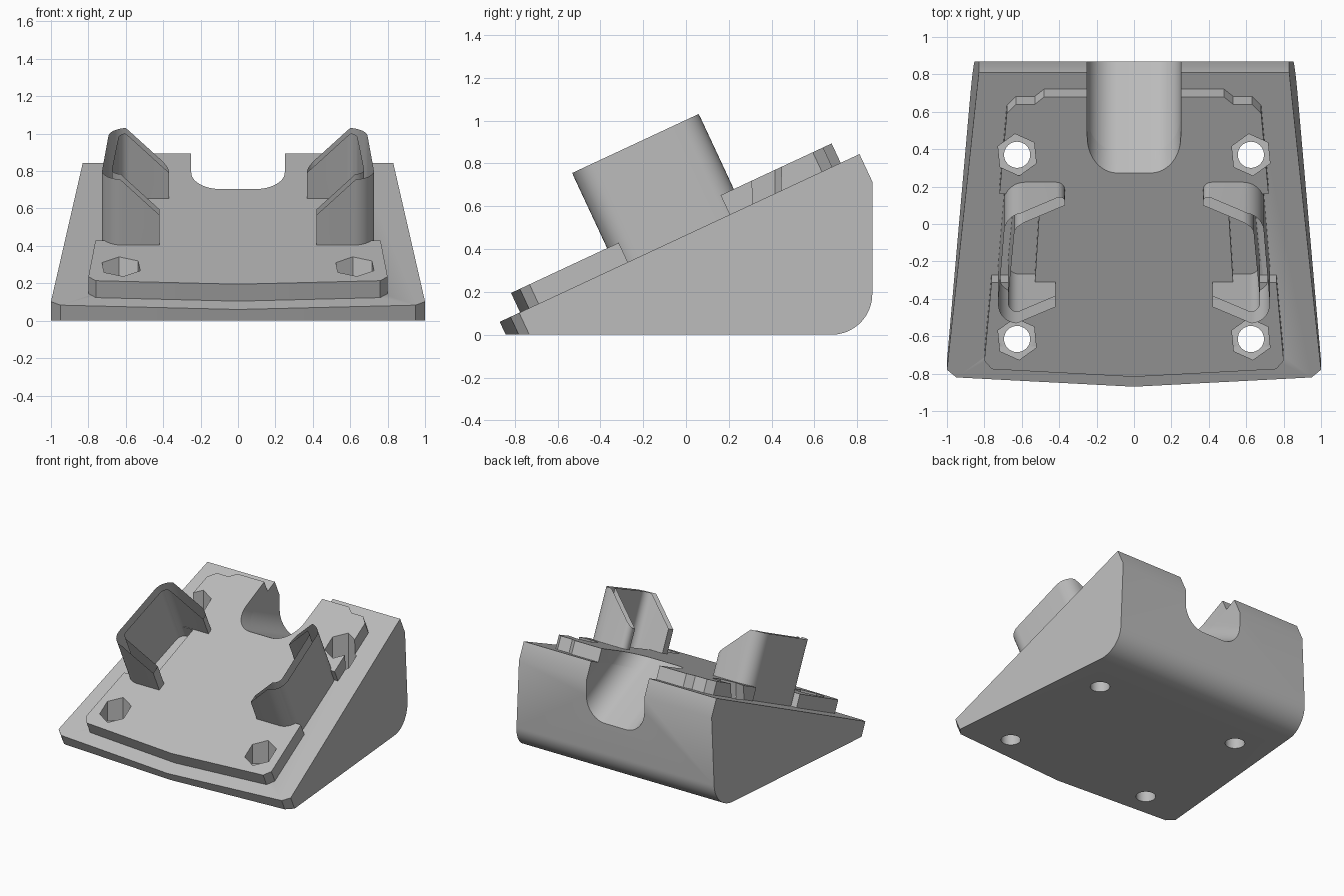
import bpy, bmesh, math
from mathutils import Matrix, Vector

if "Cube" in bpy.data.objects:
    bpy.data.objects.remove(bpy.data.objects["Cube"])

# Single plain grey
grey = bpy.data.materials.new("light_grey_plastic")
grey.use_nodes = True
COLOUR = (0.5, 0.5, 0.5, 1)
grey.diffuse_color = COLOUR
grey.node_tree.nodes["Principled BSDF"].inputs["Base Color"].default_value = COLOUR

# Frames: sloped top, side profile along x, cable slot leaning backwards
ANGLE = math.radians(25)
SLOPE = Matrix.Translation((0, -0.87, 0.06)) @ Matrix.Rotation(ANGLE, 4, 'X')
SIDE = Matrix(((0, 0, 1, 0), (1, 0, 0, 0), (0, 1, 0, 0), (0, 0, 0, 1)))
SLOT = (Matrix.Translation((0, 0.28, 0.70)) @ Matrix.Rotation(-ANGLE, 4, 'X')
        @ Matrix.Rotation(math.pi / 2, 4, 'X'))


def rounded(corners, steps=10):
    """Outline from (x, y) or (x, y, radius) corners."""
    out = []
    for i, c in enumerate(corners):
        p = Vector(c[:2])
        if len(c) == 2:
            out.append(p)
            continue
        a = (Vector(corners[i - 1][:2]) - p).normalized()
        b = (Vector(corners[(i + 1) % len(corners)][:2]) - p).normalized()
        half = a.angle(b) / 2
        centre = p + (a + b).normalized() * c[2] / math.sin(half)
        start = p + a * c[2] / math.tan(half) - centre
        end = p + b * c[2] / math.tan(half) - centre
        sweep = start.angle(end)
        for k in range(steps + 1):
            t = k / steps
            out.append(centre + (start * math.sin((1 - t) * sweep)
                                 + end * math.sin(t * sweep)) / math.sin(sweep))
    return out


def mirrored(half):
    return half + [(-x, y) for x, y in reversed(half)]


def add_prism(bm, outline, low, high):
    bottom = [bm.verts.new((p[0], p[1], low)) for p in outline]
    top = [bm.verts.new((p[0], p[1], high)) for p in outline]
    bm.faces.new(bottom[::-1])
    bm.faces.new(top)
    for i in range(len(outline)):
        j = (i + 1) % len(outline)
        bm.faces.new((bottom[i], bottom[j], top[j], top[i]))


def finish(name, bm, matrix=Matrix()):
    bmesh.ops.transform(bm, matrix=matrix, verts=bm.verts)
    bmesh.ops.recalc_face_normals(bm, faces=bm.faces)
    mesh = bpy.data.meshes.new(name)
    bm.to_mesh(mesh)
    bm.free()
    mesh.materials.append(grey)
    obj = bpy.data.objects.new(name, mesh)
    bpy.context.collection.objects.link(obj)
    return obj


def prism(name, outline, low, high, matrix=Matrix()):
    bm = bmesh.new()
    add_prism(bm, outline, low, high)
    return finish(name, bm, matrix)


def activate(obj):
    bpy.ops.object.select_all(action='DESELECT')
    obj.select_set(True)
    bpy.context.view_layer.objects.active = obj


def cut(obj, tool, operation='DIFFERENCE'):
    activate(obj)
    mod = obj.modifiers.new("cut", 'BOOLEAN')
    mod.operation, mod.object, mod.solver = operation, tool, 'EXACT'
    bpy.ops.object.modifier_apply(modifier=mod.name)


# Wedge base: tapered outline square to the slope, trimmed by the side profile
base = prism("wedge_base", mirrored([(0.83, 1.854), (1.0, 0.10), (0.95, 0.055)])[:3]
             + [(0, 0), (-0.95, 0.055), (-1.0, 0.10), (-0.83, 1.854)], -1.6, 0, SLOPE)
trim = prism("trim_profile", rounded([(-1.3, 0), (0.87, 0, 0.19), (0.87, 1.3), (-1.3, 1.3)], 16),
             -1.3, 1.3, SIDE)
cut(base, trim, 'INTERSECT')

# Raised plate with a notch on each side
half_plate = [(0.48, 1.757), (0.53, 1.713), (0.63, 1.713), (0.68, 1.66), (0.719, 1.185),
              (0.50, 1.185), (0.53, 0.66), (0.762, 0.66), (0.80, 0.20), (0.76, 0.15)]
plate = prism("raised_plate", half_plate + [(0, 0.105)]
              + [(-x, y) for x, y in reversed(half_plate)], 0, 0.1, SLOPE)

# Screw holes, hexagonal nut pockets and the cable slot
holes, pockets = bmesh.new(), bmesh.new()
for x in (-0.625, 0.625):
    for y in (-0.615, 0.37):
        def ring(radius, sides, turn):
            return [(x + radius * math.sin(turn + math.tau * k / sides),
                     y + radius * math.cos(turn + math.tau * k / sides)) for k in range(sides)]
        add_prism(holes, ring(0.07, 32, 0), -0.2, 1.3)
        add_prism(pockets, ring(0.112, 6, -0.1), 0.16, 1.3)
slot = rounded([(-0.25, 0, 0.16), (0.25, 0, 0.16), (0.25, 0.7), (-0.25, 0.7)], 12)
tools = [finish("hole_cutter", holes), finish("nut_pocket_cutter", pockets),
         prism("cable_slot_cutter", slot, -1.2, 0.3, SLOT)]
for part in (base, plate):
    for tool in tools:
        cut(part, tool)
for helper in tools + [trim]:
    bpy.data.objects.remove(helper)

# Side holders: C-shaped walls whose arms are cut off at 45 degrees
clip = rounded([(0.42, 0.60), (0.735, 0.60, 0.11), (0.685, 1.253, 0.11), (0.37, 1.253, 0.045),
                (0.37, 1.188), (0.635, 1.188, 0.06), (0.68, 0.665, 0.06), (0.42, 0.665)])
holders = []
for side, name in ((1, "left_holder"), (-1, "right_holder")):
    bm = bmesh.new()
    add_prism(bm, [(side * p.x, p.y) for p in clip], 0, 0.487)
    sliced = bmesh.ops.bisect_plane(
        bm, geom=bm.verts[:] + bm.edges[:] + bm.faces[:], plane_co=(side * 0.615, 0.92, 0.487),
        plane_no=(-side, -0.045, 1), clear_outer=True)
    bmesh.ops.holes_fill(bm, edges=[g for g in sliced["geom_cut"]
                                    if isinstance(g, bmesh.types.BMEdge)], sides=0)
    holders.append(finish(name, bm, SLOPE))

# Smooth curved walls, crisp edges
for part in [base, plate] + holders:
    activate(part)
    bpy.ops.object.shade_smooth_by_angle()
